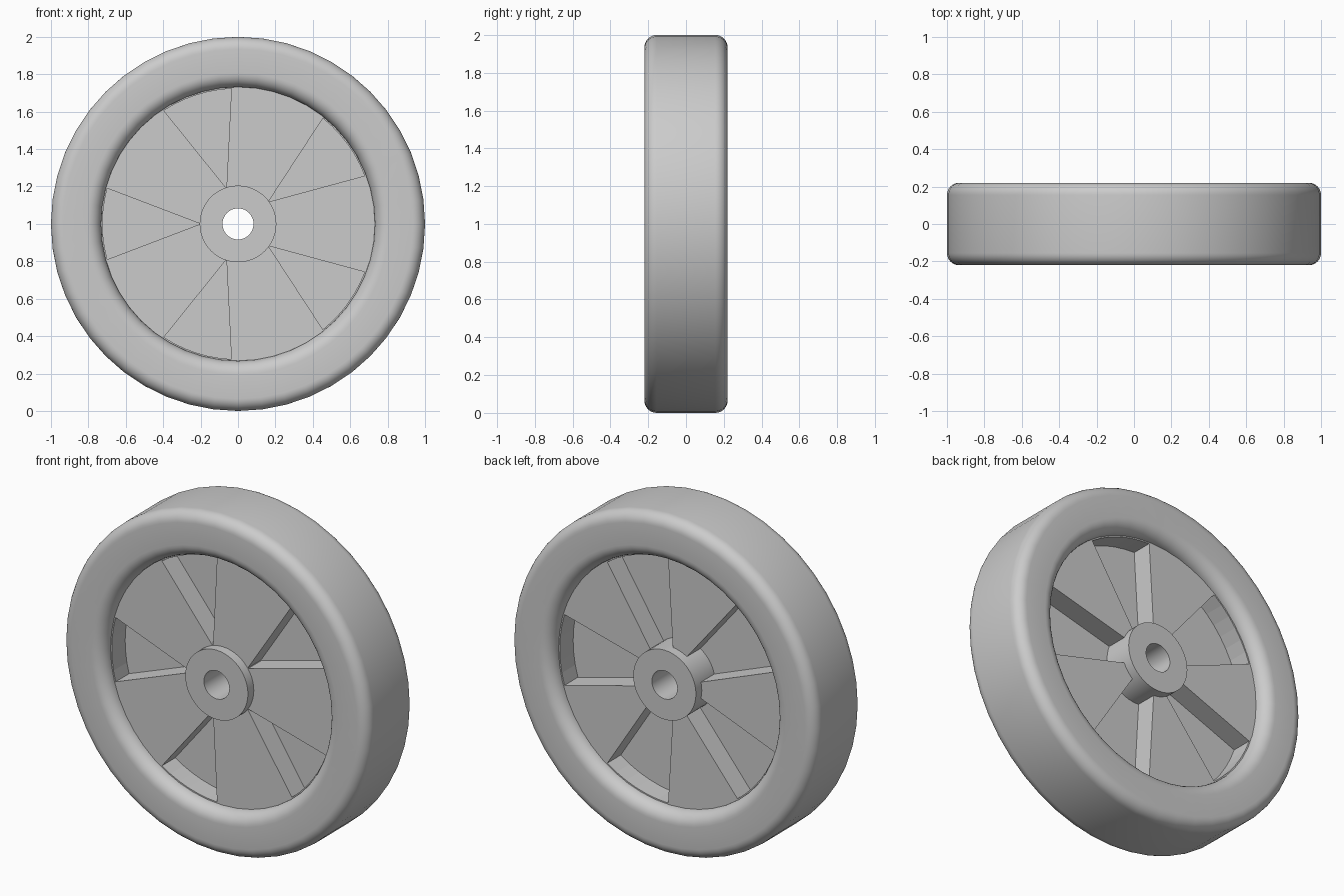
import bpy
import bmesh
from math import sin, cos, radians, pi, tau

if "Cube" in bpy.data.objects:
    bpy.data.objects.remove(bpy.data.objects["Cube"])

SEGMENTS = 48
CENTRE_Z = 1.0

grey = bpy.data.materials.new("plain_grey")
grey.use_nodes = True
COLOUR = (0.6, 0.6, 0.6, 1)
grey.diffuse_color = COLOUR
grey.node_tree.nodes["Principled BSDF"].inputs["Base Color"].default_value = COLOUR


def finish(name, bm):
    """Turn a bmesh into a grey object at wheel height."""
    bmesh.ops.recalc_face_normals(bm, faces=bm.faces)
    mesh = bpy.data.meshes.new(name)
    bm.to_mesh(mesh)
    bm.free()
    mesh.materials.append(grey)
    obj = bpy.data.objects.new(name, mesh)
    obj.location.z = CENTRE_Z
    bpy.context.collection.objects.link(obj)
    return obj


def activate(obj):
    bpy.ops.object.select_all(action="DESELECT")
    obj.select_set(True)
    bpy.context.view_layer.objects.active = obj


def lathe(name, profile):
    """Spin a closed (radius, y) profile around the axle."""
    bm = bmesh.new()
    rings = []
    for i in range(SEGMENTS):
        a = tau * i / SEGMENTS
        rings.append([bm.verts.new((r * cos(a), y, r * sin(a))) for r, y in profile])
    for i, ring in enumerate(rings):
        following = rings[(i + 1) % SEGMENTS]
        for j in range(len(profile)):
            k = (j + 1) % len(profile)
            bm.faces.new((ring[j], ring[k], following[k], following[j]))
    return finish(name, bm)


def fillet(r, y, radius, start, end, steps=8):
    """Arc of (radius, y) points around a corner centre."""
    angles = [radians(start + (end - start) * i / steps) for i in range(steps + 1)]
    return [(r + radius * cos(a), y + radius * sin(a)) for a in angles]


def tube(inner, outer, half_width):
    return [(inner, -half_width), (outer, -half_width),
            (outer, half_width), (inner, half_width)]


def add_prism(bm, outline, turn, y0, y1):
    """Extrude an (x, z) outline along y after turning it around the axle."""
    c, s = cos(turn), sin(turn)
    loops = [[bm.verts.new((x * c - z * s, y, x * s + z * c)) for x, z in outline]
             for y in (y0, y1)]
    bm.faces.new(loops[0])
    bm.faces.new(loops[1][::-1])
    n = len(outline)
    for i in range(n):
        j = (i + 1) % n
        bm.faces.new((loops[0][i], loops[0][j], loops[1][j], loops[1][i]))


def pocket(inner_points, half_angle, radius=0.724, steps=6):
    """Wedge outline ending in an arc below the rim."""
    angles = [radians(half_angle) * (2 * i / steps - 1) for i in range(steps + 1)]
    return inner_points + [(radius * cos(a), radius * sin(a)) for a in angles]


# Tyre with rounded shoulders and lips
half_profile = fillet(0.935, 0.155, 0.065, 0, 90) + fillet(0.807, 0.145, 0.075, 90, 180)
tyre = lathe("tyre", half_profile + [(r, -y) for r, y in reversed(half_profile)])

# Hub tube with axle hole
hub = lathe("hub", tube(0.083, 0.205, 0.2))

for part in (tyre, hub):
    activate(part)
    bpy.ops.object.shade_smooth_by_angle(angle=radians(35))

# Web disc, pocketed alternately from the front and the back
web = lathe("wheel_web", tube(0.15, 0.745, 0.145))
narrow = pocket([(0.2, 0)], 15.2)
wide = pocket([(0.14, 0.065), (0.14, -0.065)], 16.8)
bm = bmesh.new()
for i in range(5):
    turn = tau * i / 5
    add_prism(bm, narrow, turn + pi / 5, -0.3, -0.02)
    add_prism(bm, wide, turn, 0.02, 0.3)
cutter = finish("pocket_cutter", bm)
cutter.hide_render = True

cut = web.modifiers.new("pockets", "BOOLEAN")
cut.operation = "DIFFERENCE"
cut.solver = "EXACT"
cut.object = cutter
activate(web)
bpy.ops.object.modifier_apply(modifier=cut.name)
bpy.data.objects.remove(cutter)
